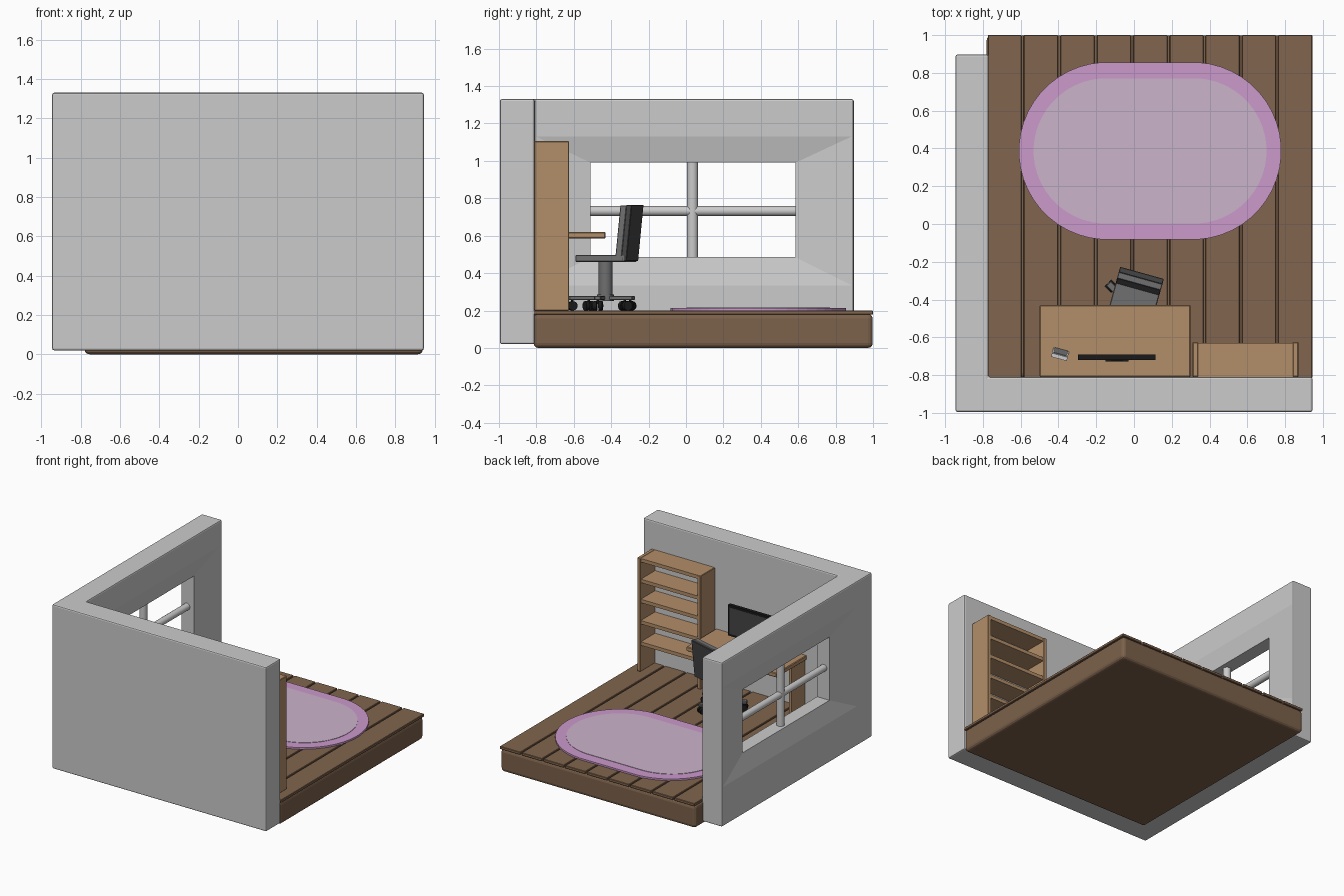
import bpy, bmesh, math
from mathutils import Matrix, Vector

if "Cube" in bpy.data.objects:
    bpy.data.objects.remove(bpy.data.objects["Cube"])


def mat(name, c):
    m = bpy.data.materials.new(name)
    m.diffuse_color = (*c, 1)
    m.use_nodes = True
    m.node_tree.nodes["Principled BSDF"].inputs["Base Color"].default_value = m.diffuse_color
    return m


BROWN = mat("dark_wood", (0.20, 0.12, 0.07))
PLANK = mat("plank_wood", (0.22, 0.13, 0.075))
OAK = mat("light_wood", (0.45, 0.27, 0.14))
PINK = mat("rug_border", (0.60, 0.32, 0.60))
PALE = mat("rug_centre", (0.60, 0.46, 0.60))
SEAT = mat("chair_grey", (0.16, 0.16, 0.16))
DARK = mat("dark_fabric", (0.06, 0.06, 0.06))
BLACK = mat("black_plastic", (0.01, 0.01, 0.01))


def finish(name, bm, m=None, bevel=0, seg=1, M=None):
    me = bpy.data.meshes.new(name)
    bmesh.ops.recalc_face_normals(bm, faces=bm.faces)
    bm.to_mesh(me)
    bm.free()
    ob = bpy.data.objects.new(name, me)
    bpy.context.collection.objects.link(ob)
    if M:
        ob.matrix_world = M
    if m:
        me.materials.append(m)
    if bevel:
        b = ob.modifiers.new("bevel", 'BEVEL')
        b.width, b.segments = bevel, seg
    return ob


def box(name, x, y, z, m=None, bevel=0, seg=1, M=None, shear=0):
    """Box from (min, max) ranges; shear slides the top along y."""
    bm = bmesh.new()
    bmesh.ops.create_cube(bm, size=1)
    for v in bm.verts:
        t = v.co.z + 0.5
        v.co = Vector(r[0] + (c + 0.5) * (r[1] - r[0]) for r, c in zip((x, y, z), v.co))
        v.co.y += shear * t
    return finish(name, bm, m, bevel, seg, M)


def rod(name, p, r, length, axis='Z', m=None, sides=16, M=None):
    bm = bmesh.new()
    rot = {'X': Matrix.Rotation(math.pi / 2, 4, 'Y'),
           'Y': Matrix.Rotation(math.pi / 2, 4, 'X'), 'Z': Matrix()}[axis]
    bmesh.ops.create_cone(bm, cap_ends=True, segments=sides, radius1=r, radius2=r,
                          depth=length, matrix=Matrix.Translation(p) @ rot)
    ob = finish(name, bm, m, M=M)
    for f in ob.data.polygons:
        f.use_smooth = len(f.vertices) == 4
    return ob


def prism(name, outline, z0, z1, m=None, bevel=0, seg=1):
    bm = bmesh.new()
    f = bm.faces.new([bm.verts.new((x, y, z0)) for x, y in outline])
    up = bmesh.ops.extrude_face_region(bm, geom=[f])["geom"]
    for v in up:
        if isinstance(v, bmesh.types.BMVert):
            v.co.z = z1
    return finish(name, bm, m, bevel, seg)


# L-shaped walls
walls = prism("walls", [(-.945, -.995), (.945, -.995), (.945, -.81),
                        (-.77, -.81), (-.77, .897), (-.945, .897)], .02, 1.33, None, .01, 2)

# window opening with splayed recess on both sides
bm = bmesh.new()
big, hole = (-.803, .885, .335, 1.13), (-.51, .585, .485, .99)
loops = []
for x, (y0, y1, z0, z1) in ((-1, big), (-.945, big), (-.91, hole),
                            (-.80, hole), (-.77, big), (-.72, big)):
    loops.append([bm.verts.new((x, y, z)) for y, z in
                  ((y0, z0), (y1, z0), (y1, z1), (y0, z1))])
for a, b in zip(loops, loops[1:]):
    for i in range(4):
        j = (i + 1) % 4
        bm.faces.new((a[i], a[j], b[j], b[i]))
bm.faces.new(loops[0])
bm.faces.new(loops[-1])
cutter = finish("window_cutter", bm)
cutter.hide_render = True
bo = walls.modifiers.new("window", 'BOOLEAN')
bo.object, bo.operation, bo.solver = cutter, 'DIFFERENCE', 'EXACT'
bpy.context.view_layer.objects.active = walls
for md in list(walls.modifiers):
    bpy.ops.object.modifier_apply(modifier=md.name)
bpy.data.objects.remove(cutter)

# window bars
rod("window_bar_vertical", (-.86, .035, .737), .03, .52, 'Z')
rod("window_bar_horizontal", (-.86, .037, .732), .027, 1.11, 'Y')

# floor base and planks
box("floor_base", (-.78, .94), (-.815, .998), (0, .182), BROWN, .025, 3)
edges = [-.78, -.59, -.396, -.203, -.01, .183, .373, .566, .757, .95]
for i, (a, b) in enumerate(zip(edges, edges[1:])):
    box(f"plank_{i}", (a + .006, b - .006), (-.815, 1), (.178, .2), PLANK, .003)


# rug
def stadium(r, s, n=24):
    return [(.085 + (s if math.cos(t) > 0 else -s) + r * math.cos(t), .387 + r * math.sin(t))
            for t in ((k + .5) * math.pi / n for k in range(2 * n))]


prism("rug_border", stadium(.47, .225), .198, .213, PINK)
prism("rug_centre", stadium(.385, .232), .2, .216, PALE)

# desk
box("desk_top", (-.5, .3), (-.81, -.43), (.585, .62), OAK, .005)
for side, x in (("left", -.485), ("right", .26)):
    box(f"desk_leg_{side}", (x, x + .025), (-.81, -.64), (.2, .59), OAK)

# bookcase
for side, x in (("left", .31), ("right", .84)):
    box(f"bookcase_side_{side}", (x, x + .03), (-.81, -.625), (.2, 1.105), OAK, .004)
for i, z in enumerate((1.075, .91, .75, .58, .41)):
    box(f"shelf_{i}", (.335, .845), (-.81, -.63), (z, z + .028), OAK)

# monitor
box("monitor_frame", (-.297, .115), (-.72, -.692), (.66, .905), BLACK)
box("monitor_screen", (-.28, .098), (-.7, -.69), (.677, .888), DARK)
box("monitor_neck", (-.12, -.06), (-.724, -.7), (.62, .68), BLACK)
box("monitor_foot", (-.15, -.03), (-.727, -.692), (.618, .63), BLACK)

# small standing frame on the desk
F = Matrix.Translation((-.39, -.685, .62)) @ Matrix.Rotation(math.radians(-15), 4, 'Z')
box("desk_frame", (-.043, .043), (0, .02), (0, .06), None, M=F, shear=-.03)
box("desk_frame_picture", (-.036, .036), (.018, .023), (.006, .054), SEAT, M=F, shear=-.027)

# office chair
C = Matrix.Translation((-.005, -.43, 0)) @ Matrix.Rotation(math.radians(-15.5), 4, 'Z')
box("chair_seat", (-.12, .12), (-.135, .14), (.46, .497), SEAT, .004, M=C)
box("chair_back", (-.12, .12), (.085, .12), (.465, .762), SEAT, .003, M=C, shear=.03)
box("chair_back_pad", (-.12, .12), (.118, .148), (.465, .765), DARK, .003, M=C, shear=.03)
rod("chair_post", (0, 0, .37), .038, .19, 'Z', SEAT, M=C)
rod("chair_hub", (0, 0, .268), .045, .035, 'Z', SEAT, M=C)
for i in range(5):
    A = Matrix.Translation((-.005, -.445, 0)) @ Matrix.Rotation(math.radians(135 + 72 * i), 4, 'Z')
    box(f"chair_arm_{i}", (0, .185), (-.018, .018), (.255, .278), SEAT, .004, M=A)
    rod(f"caster_stem_{i}", (.165, 0, .25), .007, .03, 'Z', BLACK, 8, A)
    for s in (-1, 1):
        rod(f"caster_{i}_{'a' if s < 0 else 'b'}", (.165, s * .015, .225), .025, .02, 'Y', BLACK, 14, A)
